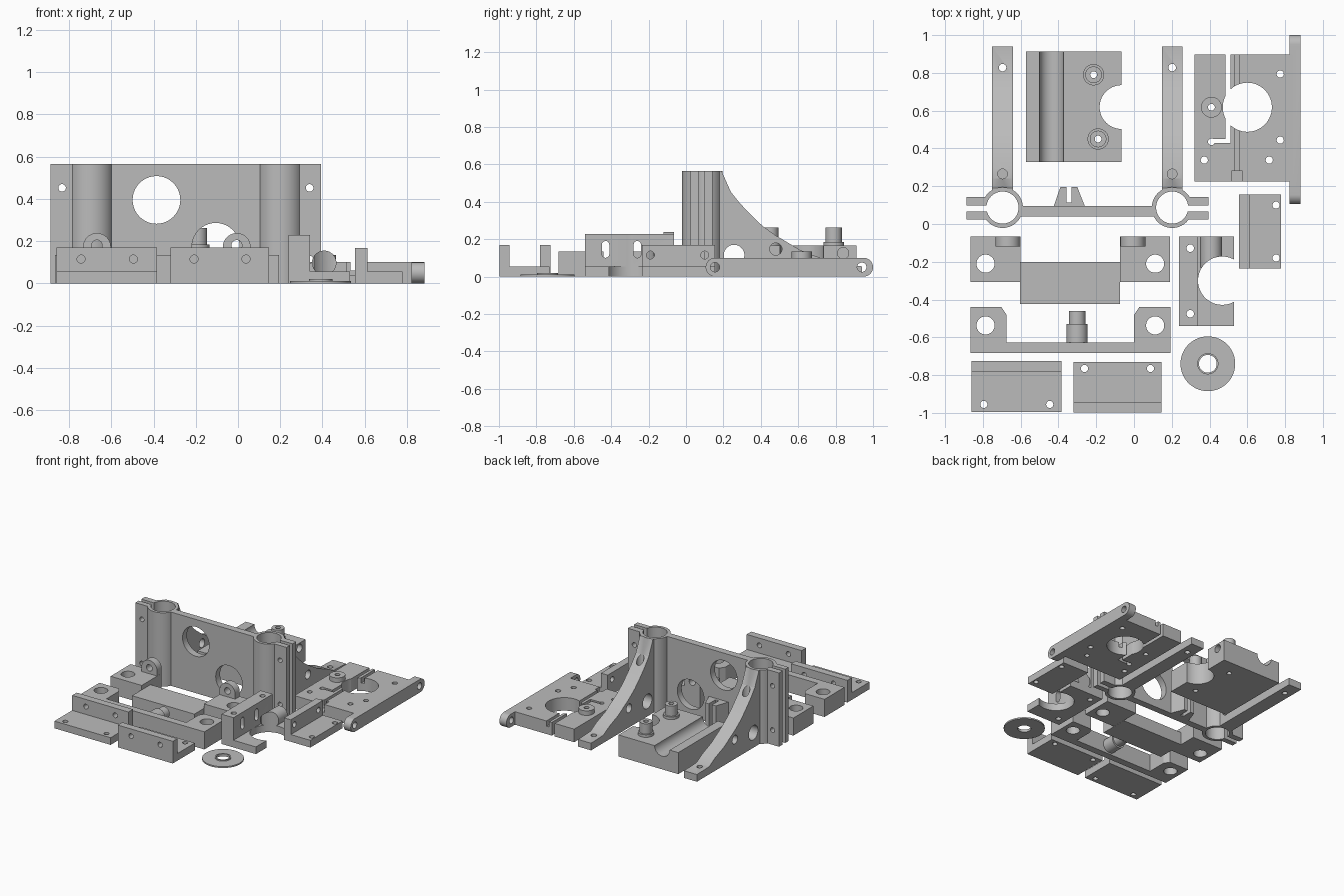
import bpy, bmesh, math

grey = bpy.data.materials.new("plain_grey")
grey.diffuse_color = (0.5, 0.5, 0.5, 1)


def prism(axis, pts, a, b):
    """Extrude a 2D profile along an axis from a to b."""
    put = {'x': lambda p, h: (h, p[0], p[1]),
           'y': lambda p, h: (p[0], h, p[1]),
           'z': lambda p, h: (p[0], p[1], h)}[axis]
    bm = bmesh.new()
    lo = [bm.verts.new(put(p, a)) for p in pts]
    hi = [bm.verts.new(put(p, b)) for p in pts]
    bm.faces.new(lo)
    bm.faces.new(hi)
    for i in range(len(pts)):
        j = (i + 1) % len(pts)
        bm.faces.new((lo[i], lo[j], hi[j], hi[i]))
    bmesh.ops.recalc_face_normals(bm, faces=bm.faces)
    me = bpy.data.meshes.new("solid")
    bm.to_mesh(me)
    bm.free()
    ob = bpy.data.objects.new("solid", me)
    bpy.context.collection.objects.link(ob)
    return ob


def box(x0, x1, y0, y1, z0, z1):
    return prism('z', [(x0, y0), (x1, y0), (x1, y1), (x0, y1)], z0, z1)


def cyl(axis, u, v, r, a, b, n=40):
    ring = [(u + r * math.cos(2 * math.pi * i / n),
             v + r * math.sin(2 * math.pi * i / n)) for i in range(n)]
    return prism(axis, ring, a, b)


def part(name, solids, cuts=()):
    """Join solids, subtract cuts, keep one clean smooth-by-angle mesh."""
    ob, tools = solids[0], [(s, 'UNION') for s in solids[1:]]
    tools += [(c, 'DIFFERENCE') for c in cuts]
    for t, op in tools:
        m = ob.modifiers.new("bool", 'BOOLEAN')
        m.operation, m.solver, m.object = op, 'EXACT', t
    dg = bpy.context.evaluated_depsgraph_get()
    dg.update()
    me = bpy.data.meshes.new_from_object(ob.evaluated_get(dg))
    ob.modifiers.clear()
    ob.data = me
    for t, _ in tools:
        bpy.data.objects.remove(t, do_unlink=True)
    ob.name = me.name = name
    me.materials.clear()
    me.materials.append(grey)
    me.shade_smooth()
    me.set_sharp_from_angle(angle=math.radians(30))
    return ob


# Upright frame: two rod clamps, web, curved gussets, belt clamp
MID, H = -0.247, 0.565
curve = [(0.1, 0), (0.94, 0), (0.94, 0.055), (0.79, 0.06), (0.717, 0.1), (0.61, 0.142),
         (0.476, 0.222), (0.41, 0.27), (0.353, 0.324), (0.29, 0.39), (0.24, 0.452),
         (0.19, H), (0.1, H)]
solids = [box(-0.66, 0.17, 0.041, 0.094, 0, H)]
cuts = [cyl('y', -0.386, 0.395, 0.113, 0, 0.12), cyl('y', -0.105, 0.173, 0.113, 0, 0.12)]
for s in (-1, 1):
    cx = MID + s * 0.449
    e0, e1 = sorted((cx + s * 0.05, MID + s * 0.641))
    solids += [cyl('z', cx, 0.087, 0.108, 0, H),
               box(e0, e1, 0.025, 0.142, 0, H),
               prism('x', curve, cx - 0.055, cx + 0.055)]
    s0, s1 = sorted((cx, MID + s * 0.7))
    cuts += [cyl('z', cx, 0.087, 0.085, -0.1, H + 0.1),
             box(s0, s1, 0.066, 0.097, -0.1, H + 0.1),
             cyl('z', cx, 0.828, 0.02, -0.1, 0.2, 20),
             cyl('z', cx, 0.265, 0.026, 0.25, H, 20),
             cyl('x', 0.257, 0.115, 0.055, cx - 0.08, cx + 0.08),
             cyl('x', 0.48, 0.147, 0.033, cx - 0.08, cx + 0.08, 24)]
    for z in (0.113, 0.452):
        cuts.append(cyl('y', MID + s * 0.586, z, 0.018, 0, 0.2, 20))
solids.append(prism('z', [(-0.425, 0.08), (-0.26, 0.08), (-0.26, 0.094), (-0.30, 0.195),
                          (-0.39, 0.195), (-0.425, 0.094)], 0, 0.2))
cuts.append(box(-0.357, -0.33, 0.115, 0.25, -0.1, 0.3))
part("upright_frame", solids, cuts)

# Block with a rod trough, round notch and two standoffs
solids = [box(-0.573, -0.066, 0.328, 0.912, 0, 0.165)]
cuts = [cyl('y', -0.436, 0.165, 0.064, 0.2, 1.0),
        cyl('z', -0.066, 0.619, 0.116, -0.1, 0.3, 56),
        cyl('x', 0.84, 0.125, 0.03, -0.25, 0, 24)]
for x, y in ((-0.214, 0.79), (-0.19, 0.45)):
    solids += [cyl('z', x, y, 0.056, 0.1, 0.185), cyl('z', x, y, 0.044, 0.1, 0.263)]
    cuts.append(cyl('z', x, y, 0.018, -0.1, 0.4, 20))
part("trough_block", solids, cuts)

# Tool plate with hinged arm, round opening and pivot bar
solids = [box(0.32, 0.84, 0.225, 0.897, 0, 0.1), box(0.822, 0.882, 0.155, 0.95, 0, 0.1),
          cyl('x', 0.155, 0.05, 0.05, 0.822, 0.882), cyl('x', 0.95, 0.05, 0.05, 0.822, 0.882),
          cyl('z', 0.41, 0.618, 0.055, 0.05, 0.135)]
cuts = [cyl('z', 0.6, 0.618, 0.13, -0.1, 0.3, 56),
        box(0.485, 0.51, 0.43, 1.0, -0.1, 0.3),
        box(0.41, 0.5, 0.43, 0.45, -0.1, 0.3),
        box(0.532, 0.556, 0.2, 1.0, 0.06, 0.2),
        box(0.515, 0.575, 0.2, 0.28, 0.04, 0.2),
        cyl('z', 0.41, 0.618, 0.018, -0.1, 0.3, 20),
        cyl('z', 0.41, 0.435, 0.018, -0.1, 0.3, 20)]
for x, y in ((0.774, 0.794), (0.774, 0.444), (0.372, 0.338), (0.716, 0.338)):
    cuts.append(cyl('z', x, y, 0.019, -0.1, 0.3, 20))
for y in (0.155, 0.94):
    cuts.append(cyl('x', y, 0.05, 0.025, 0.7, 1.0, 24))
part("tool_plate", solids, cuts)

# Rear rod clamp with two pivot bosses
MC = -0.337
solids = [box(-0.603, -0.074, -0.423, -0.2, 0, 0.1)]
cuts = []
for s in (-1, 1):
    x0, x1 = sorted((MC + s * 0.264, MC + s * 0.528))
    bx = MC + s * 0.331
    solids += [box(x0, x1, -0.308, -0.065, 0, 0.135),
               box(bx - 0.066, bx + 0.066, -0.12, -0.065, 0.1, 0.172),
               cyl('y', bx, 0.172, 0.066, -0.12, -0.065)]
    cuts += [cyl('z', MC + s * 0.449, -0.21, 0.048, -0.1, 0.3),
             cyl('y', bx, 0.18, 0.025, -0.2, 0, 24)]
part("rear_rod_clamp", solids, cuts)

# Front rod clamp with a stepped peg
solids = [box(-0.864, 0.193, -0.683, -0.628, 0, 0.135),
          cyl('y', -0.301, 0.067, 0.056, -0.64, -0.53),
          cyl('y', -0.301, 0.067, 0.044, -0.64, -0.46)]
cuts = []
for s in (-1, 1):
    solids.append(prism('z', [(MC + s * d, y) for d, y in (
        (0.338, -0.683), (0.529, -0.683), (0.529, -0.44), (0.365, -0.44), (0.338, -0.48))],
        0, 0.135))
    cuts.append(cyl('z', MC + s * 0.449, -0.537, 0.048, -0.1, 0.3))
part("front_rod_clamp", solids, cuts)

# Slotted motor bracket with round notch
solids = [box(0.238, 0.34, -0.54, -0.065, 0, 0.228), box(0.3, 0.53, -0.54, -0.065, 0, 0.055),
          cyl('y', 0.408, 0.097, 0.058, -0.23, -0.065)]
cuts = [cyl('z', 0.467, -0.3, 0.128, -0.1, 0.4, 56)]
for y in (-0.43, -0.26):
    cuts += [box(0.2, 0.4, y - 0.02, y + 0.02, 0.12, 0.17),
             cyl('x', y, 0.12, 0.02, 0.2, 0.4, 20), cyl('x', y, 0.17, 0.02, 0.2, 0.4, 20)]
for y in (-0.128, -0.475):
    cuts.append(cyl('z', 0.298, y, 0.02, -0.1, 0.4, 20))
part("slotted_bracket", solids, cuts)

# Three angle brackets: base plate, wall, two holes in each
part("angle_bracket_left",
     [box(-0.86, -0.383, -0.995, -0.725, 0, 0.055), box(-0.86, -0.383, -0.78, -0.725, 0, 0.17)],
     [cyl('z', x, -0.955, 0.019, -0.1, 0.1, 20) for x in (-0.795, -0.446)] +
     [cyl('y', x, 0.115, 0.019, -0.9, -0.6, 20) for x in (-0.743, -0.495)])
part("angle_bracket_middle",
     [box(-0.32, 0.146, -0.998, -0.73, 0, 0.055), box(-0.32, 0.146, -0.998, -0.943, 0, 0.17)],
     [cyl('z', x, -0.765, 0.019, -0.1, 0.1, 20) for x in (-0.262, 0.087)] +
     [cyl('y', x, 0.115, 0.019, -1.1, -0.9, 20) for x in (-0.208, 0.038)])
part("angle_bracket_right",
     [box(0.555, 0.778, -0.235, 0.155, 0, 0.055), box(0.555, 0.612, -0.235, 0.155, 0, 0.168)],
     [cyl('z', 0.752, y, 0.019, -0.1, 0.1, 20) for y in (0.1, -0.18)] +
     [cyl('x', y, 0.115, 0.021, 0.5, 0.7, 20) for y in (0.1, -0.19)])

# Flat washer with a low hub
part("washer",
     [cyl('z', 0.391, -0.74, 0.145, 0, 0.011, 56), cyl('z', 0.391, -0.74, 0.056, 0, 0.02)],
     [cyl('z', 0.391, -0.74, 0.047, -0.1, 0.1)])
